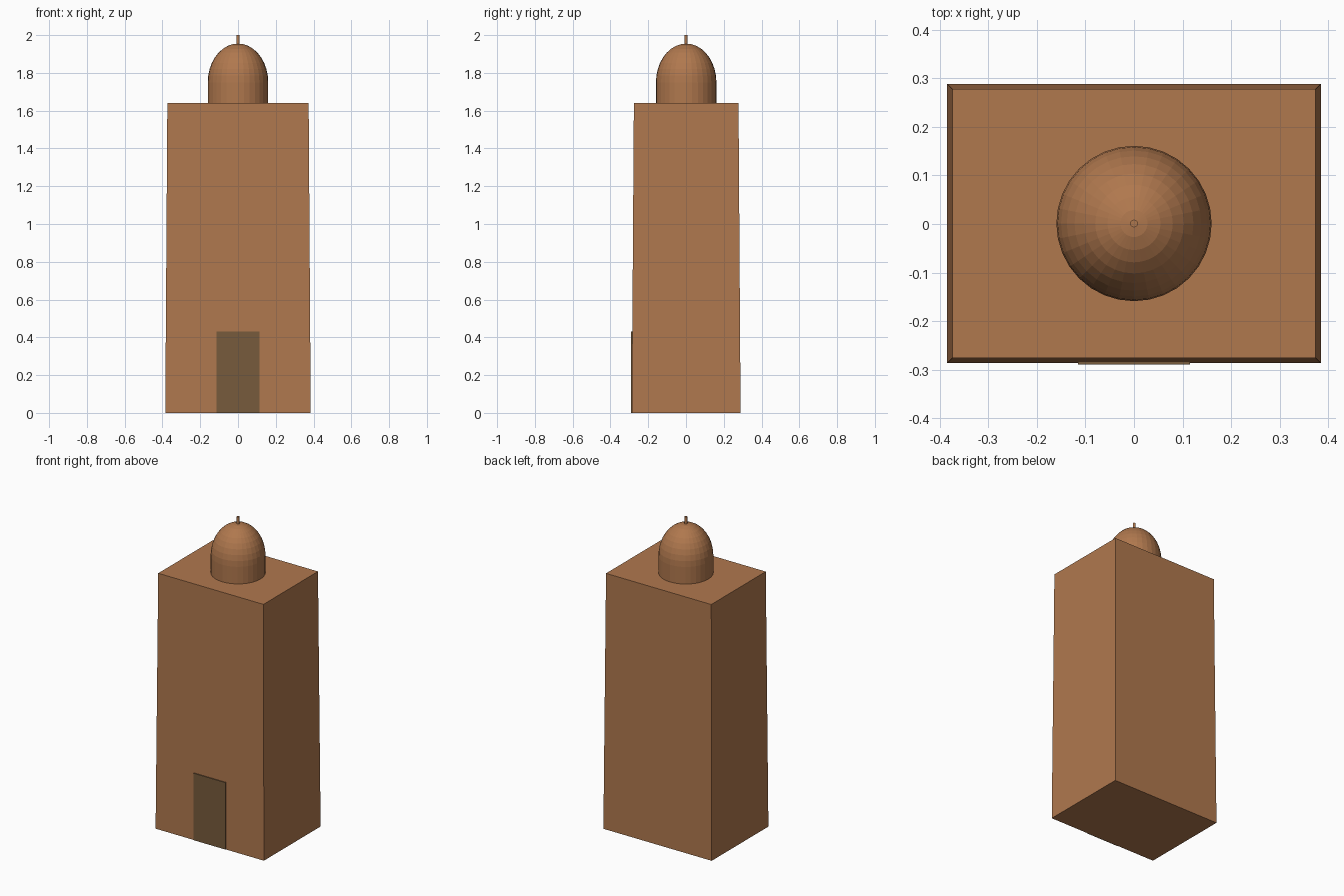
import bpy, bmesh, math

if "Cube" in bpy.data.objects:
    bpy.data.objects.remove(bpy.data.objects["Cube"])

CY = 0.001  # body centre in y, so body plus door plate is centred


def material(name, rgb):
    m = bpy.data.materials.new(name)
    m.diffuse_color = (*rgb, 1)
    m.use_nodes = True
    m.node_tree.nodes["Principled BSDF"].inputs["Base Color"].default_value = m.diffuse_color
    return m


clay = material("clay brown", (0.434, 0.188, 0.076))
wood = material("dark door wood", (0.184, 0.105, 0.045))


def add_object(name, bm, mat):
    bmesh.ops.recalc_face_normals(bm, faces=bm.faces)
    mesh = bpy.data.meshes.new(name)
    bm.to_mesh(mesh)
    bm.free()
    mesh.materials.append(mat)
    obj = bpy.data.objects.new(name, mesh)
    bpy.context.collection.objects.link(obj)
    return obj


def loft(name, rings, mat):
    """Closed solid through rings of equal point count."""
    bm = bmesh.new()
    loops = [[bm.verts.new(p) for p in ring] for ring in rings]
    n = len(loops[0])
    for a, b in zip(loops, loops[1:]):
        for i in range(n):
            j = (i + 1) % n
            bm.faces.new((a[i], a[j], b[j], b[i]))
    bm.faces.new(loops[0][::-1])
    bm.faces.new(loops[-1])
    return add_object(name, bm, mat)


def rect(hx, y0, y1, z):
    return [(-hx, y0, z), (hx, y0, z), (hx, y1, z), (-hx, y1, z)]


def circle(r, z, n):
    return [(r * math.cos(2 * math.pi * i / n),
             CY + r * math.sin(2 * math.pi * i / n), z) for i in range(n)]


# Slightly tapered tower
H = 1.64
loft("tower", [rect(0.385, CY - 0.288, CY + 0.288, 0),
               rect(0.374, CY - 0.277, CY + 0.277, H)], clay)

# Door plate lying on the sloping front wall
DH = 0.43
front = CY - 0.288
lean = 0.011 * DH / H
loft("door", [rect(0.115, front - 0.003, front + 0.003, 0),
              rect(0.115, front - 0.003, front + lean + 0.003, DH)], wood)

# Drum with a tall half-ellipsoid dome
R, SPRING, RISE, STEPS = 0.16, 1.75, 0.205, 9
rings = [circle(R, H, 32)]
for k in range(STEPS):
    t = math.pi / 2 * k / STEPS
    rings.append(circle(R * math.cos(t), SPRING + RISE * math.sin(t), 32))
rings.append(circle(0.001, SPRING + RISE, 32))
loft("dome", rings, clay)

# Thin finial
loft("finial", [circle(0.008, 1.93, 12), circle(0.008, 2.0, 12)], clay)
